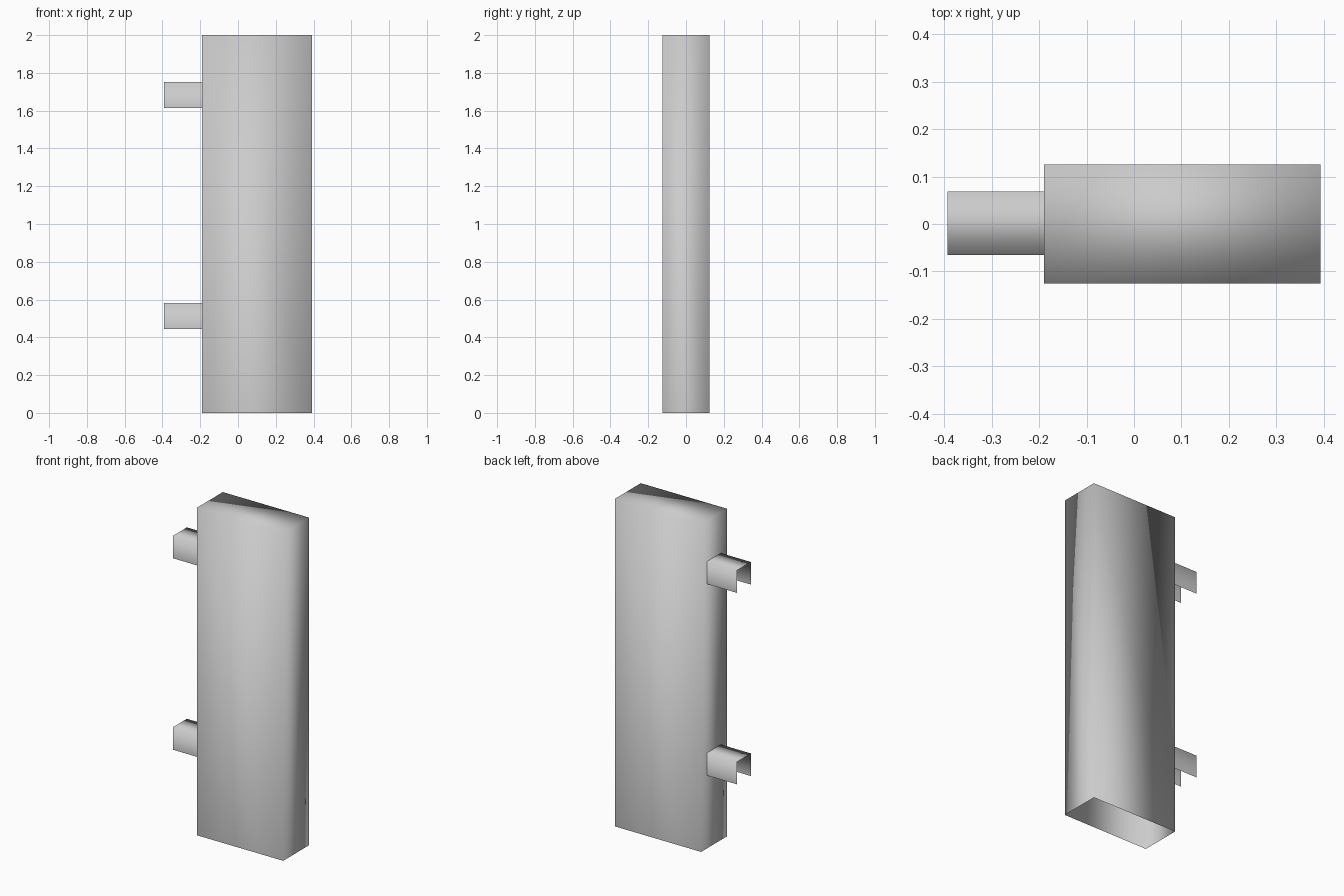
import bpy, bmesh

if "Cube" in bpy.data.objects:
    bpy.data.objects.remove(bpy.data.objects["Cube"])


def open_box(name, lo, hi, drop):
    """Smooth-shaded single-sheet box, without the faces whose normals are in drop."""
    bm = bmesh.new()
    bmesh.ops.create_cube(bm, size=1)
    for v in bm.verts:
        for i in range(3):
            v.co[i] = hi[i] if v.co[i] > 0 else lo[i]
    bm.normal_update()
    gone = [f for f in bm.faces if tuple(round(c) for c in f.normal) in drop]
    bmesh.ops.delete(bm, geom=gone, context='FACES')
    for f in bm.faces:
        f.smooth = True
    me = bpy.data.meshes.new(name)
    bm.to_mesh(me)
    bm.free()
    ob = bpy.data.objects.new(name, me)
    bpy.context.collection.objects.link(ob)
    return ob


# Tall panel shell, open underneath
open_box("panel", (-0.19, -0.125, 0), (0.393, 0.125, 2), {(0, 0, -1)})

# Two channel brackets, open below and at both ends
for name, z in (("lower_bracket", 0.445), ("upper_bracket", 1.614)):
    open_box(name, (-0.393, -0.065, z), (-0.19, 0.068, z + 0.138),
             {(0, 0, -1), (-1, 0, 0), (1, 0, 0)})
